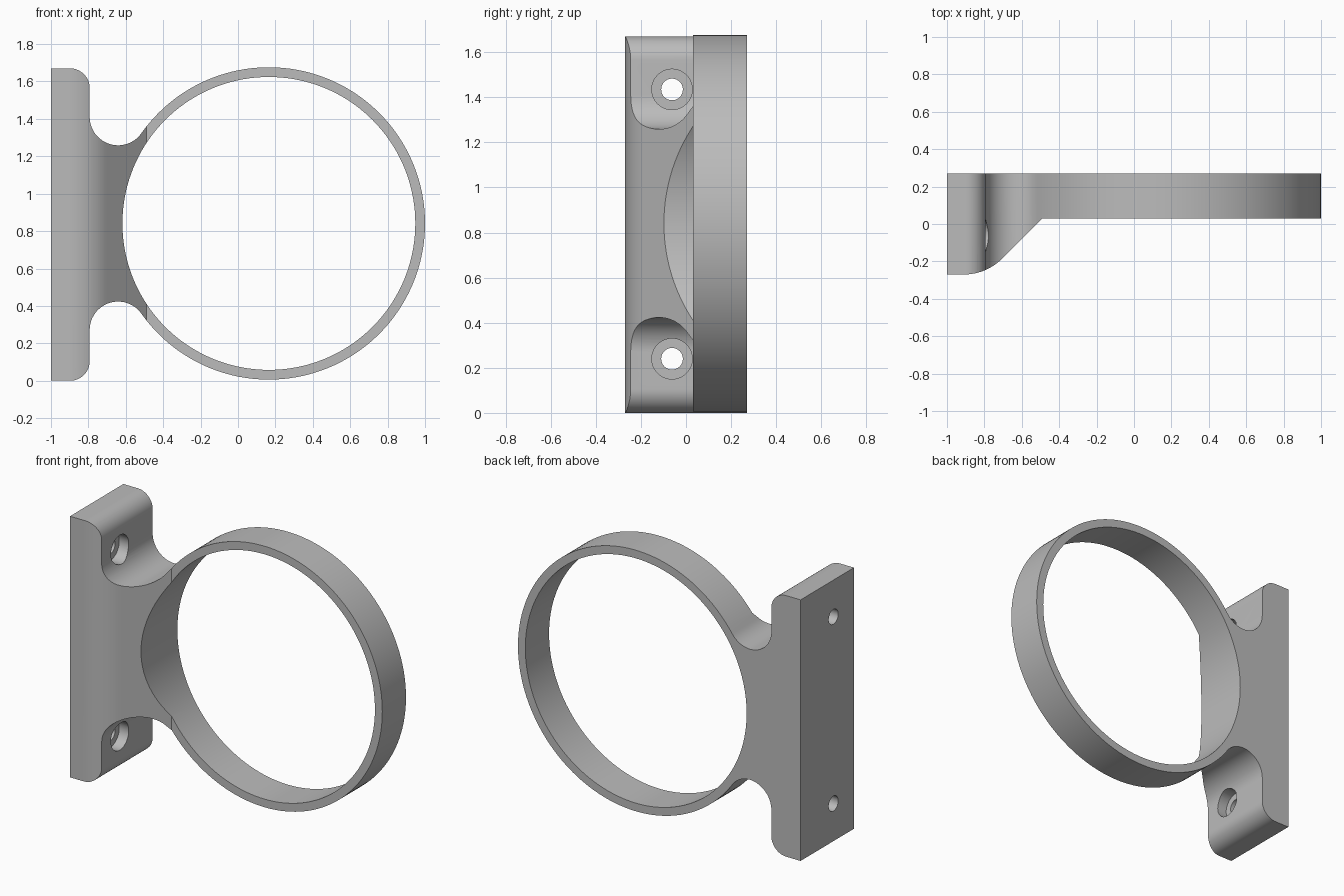
import bpy, bmesh, math
from mathutils import Vector, Matrix

if "Cube" in bpy.data.objects:
    bpy.data.objects.remove(bpy.data.objects["Cube"])

GREY = (0.5, 0.5, 0.5, 1)
mat = bpy.data.materials.new("plain grey")
mat.use_nodes = True
mat.diffuse_color = GREY
mat.node_tree.nodes["Principled BSDF"].inputs["Base Color"].default_value = GREY

RING = Vector((0.165, 0.841))
R_OUT, R_IN, R_FILLET, R_CORNER = 0.835, 0.783, 0.152, 0.105
PLATE_X, PLATE_TOP, HALF_DEPTH = -0.793, 1.67, 0.27


def arc(centre, radius, start, end, steps):
    """Points along an arc, angles in degrees."""
    angles = [math.radians(start + (end - start) * i / steps) for i in range(steps + 1)]
    return [Vector((centre[0] + radius * math.cos(a), centre[1] + radius * math.sin(a))) for a in angles]


def prism(name, points, start, end, to_3d):
    """Extrude a flat outline between two depths."""
    bm = bmesh.new()
    face = bm.faces.new([bm.verts.new(to_3d(p, start)) for p in points])
    moved = bmesh.ops.extrude_face_region(bm, geom=[face])["geom"]
    shift = to_3d(points[0], end) - to_3d(points[0], start)
    bmesh.ops.translate(bm, vec=shift, verts=[g for g in moved if isinstance(g, bmesh.types.BMVert)])
    bmesh.ops.recalc_face_normals(bm, faces=bm.faces)
    mesh = bpy.data.meshes.new(name)
    bm.to_mesh(mesh)
    bm.free()
    obj = bpy.data.objects.new(name, mesh)
    bpy.context.collection.objects.link(obj)
    return obj


def along_y(p, d):
    return Vector((p[0], d, p[1]))


def along_z(p, d):
    return Vector((p[0], p[1], d))


def along_x(p, d):
    return Vector((d, p[0], p[1]))


# Upper half outline: plate corner, then fillet tangent to both plate and ring
fx = PLATE_X + R_FILLET
fz = RING.y + math.sqrt((R_OUT + R_FILLET) ** 2 - (fx - RING.x) ** 2)
touch = math.degrees(math.atan2(fz - RING.y, fx - RING.x))
corner = arc((PLATE_X - R_CORNER, PLATE_TOP - R_CORNER), R_CORNER, 90, 0, 16)
fillet = arc((fx, fz), R_FILLET, 180, 180 + touch, 28)
ring_arc = arc(RING, R_OUT, touch, -touch, 120)[1:-1]
low_corner = [Vector((p.x, PLATE_TOP - p.y)) for p in reversed(corner)]
low_fillet = [Vector((p.x, 2 * RING.y - p.y)) for p in reversed(fillet)]
outline = ([Vector((-1, 0)), Vector((-1, PLATE_TOP))] + corner + fillet
           + ring_arc + low_fillet + low_corner)
bracket = prism("ring_bracket", outline, -HALF_DEPTH, HALF_DEPTH, along_y)
bracket.data.materials.append(mat)

# Cutters: ring bore, sloped front relief, stepped screw holes
cutters = [prism("bore_cutter", arc(RING, R_IN, 0, 360, 144)[:-1], -1, 1, along_y)]
slope = arc((-0.91, 0.02), 0.29, -90, -45, 16)
relief = slope + [Vector((-0.49, 0.03)), Vector((1.2, 0.03)), Vector((1.2, -0.6)), Vector((-0.91, -0.6))]
cutters.append(prism("front_relief_cutter", relief, -0.2, 2, along_z))
for z in (0.24, 1.435):
    for radius, start, end in ((0.048, -1.1, -0.7), (0.09, -0.86, -0.6)):
        circle = arc((-0.062, z), radius, 0, 360, 40)[:-1]
        cutters.append(prism("screw_hole_cutter", circle, start, end, along_x))

bpy.context.view_layer.objects.active = bracket
bracket.select_set(True)
for cutter in cutters:
    cutter.hide_render = True
    mod = bracket.modifiers.new("cut", "BOOLEAN")
    mod.operation, mod.solver, mod.object = "DIFFERENCE", "EXACT", cutter
    bpy.ops.object.modifier_apply(modifier=mod.name)
    bpy.data.objects.remove(cutter)

bpy.ops.object.shade_smooth_by_angle(angle=math.radians(25))
